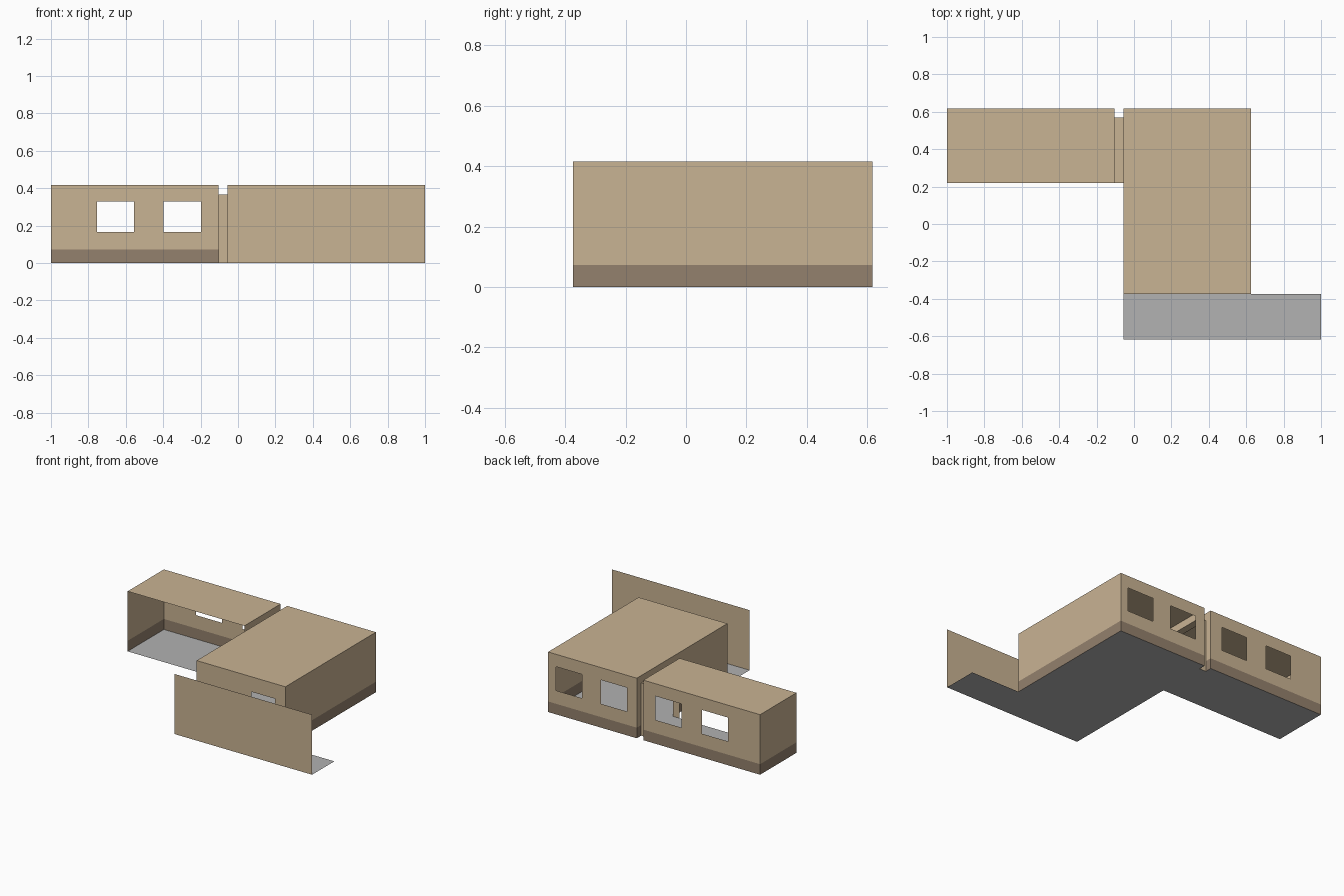
import bpy, bmesh

if "Cube" in bpy.data.objects:
    bpy.data.objects.remove(bpy.data.objects["Cube"])


def material(name, rgb):
    m = bpy.data.materials.new(name)
    m.diffuse_color = (*rgb, 1)
    m.use_nodes = True
    m.node_tree.nodes["Principled BSDF"].inputs["Base Color"].default_value = m.diffuse_color
    return m


TAN = material("tan_wall", (0.584, 0.451, 0.292))
BAND = material("brown_plinth", (0.296, 0.220, 0.153))
GREY = material("grey_floor", (0.445, 0.445, 0.445))

H, LOW, PLINTH = 0.416, 0.365, 0.073        # wall, passage and plinth heights
X0, X1, X2, X3, X4 = -1.0, -0.105, -0.055, 0.625, 1.0
Y0, Y1, Y2, Y3, Y4 = -0.617, -0.374, 0.22, 0.57, 0.617
WZ = (0.165, 0.33)                          # window sill and head


def finish(name, bm, mats):
    bmesh.ops.remove_doubles(bm, verts=bm.verts, dist=1e-5)
    me = bpy.data.meshes.new(name)
    bm.to_mesh(me)
    bm.free()
    for m in mats:
        me.materials.append(m)
    bpy.context.collection.objects.link(bpy.data.objects.new(name, me))


def wall(name, axis, at, a, b, openings=(), height=H, plinth=True):
    """Thin wall from a to b along an axis; outside is on the right of a->b.
    openings: (start, end, bottom, top)"""
    us = sorted({a, b, *[v for o in openings for v in o[:2]]})
    zs = sorted({0.0, height, *([PLINTH] if plinth else []),
                 *[v for o in openings for v in o[2:]]})
    bm = bmesh.new()
    for u0, u1 in zip(us, us[1:]):
        for z0, z1 in zip(zs, zs[1:]):
            u, z = (u0 + u1) / 2, (z0 + z1) / 2
            if any(o[0] < u < o[1] and o[2] < z < o[3] for o in openings):
                continue
            ring = [(u0, z0), (u1, z0), (u1, z1), (u0, z1)]
            if a > b:
                ring.reverse()
            f = bm.faces.new([bm.verts.new((p, at, q) if axis == "x" else (at, p, q))
                              for p, q in ring])
            f.material_index = int(plinth and z < PLINTH)
    finish(name, bm, [TAN, BAND])


def slab(name, rects, z, mat, up=True):
    bm = bmesh.new()
    for xa, xb, ya, yb in rects:
        ring = [(xa, ya), (xb, ya), (xb, yb), (xa, yb)]
        if not up:
            ring.reverse()
        bm.faces.new([bm.verts.new((x, y, z)) for x, y in ring])
    finish(name, bm, [mat])


# Shared floor: side room, passage, main room and front terrace
slab("floor", [(X0, X1, Y2, Y4), (X1, X2, Y2, Y3),
               (X2, X3, Y1, Y4), (X2, X4, Y0, Y1)], 0, GREY)

# Side room, open to the front
passage = (Y2, Y3, 0.0, LOW)
wall("side_room_back_wall", "x", Y4, X1, X0,
     [(-0.755, -0.555, *WZ), (-0.397, -0.198, *WZ)])
wall("side_room_left_wall", "y", X0, Y4, Y2)
wall("side_room_right_wall", "y", X1, Y2, Y4, [passage])
slab("side_room_roof", [(X0, X1, Y2, Y4)], H, TAN)

# Low passage joining the two rooms
wall("passage_front_wall", "x", Y2, X1, X2, height=LOW, plinth=False)
wall("passage_back_wall", "x", Y3, X2, X1, height=LOW, plinth=False)
slab("passage_roof", [(X1, X2, Y2, Y3)], LOW, TAN)

# Main room with back windows and a front door
wall("main_room_back_wall", "x", Y4, X3, X2,
     [(0.02, 0.22, *WZ), (0.365, 0.565, *WZ)])
wall("main_room_left_wall", "y", X2, Y4, Y1, [passage])
wall("main_room_right_wall", "y", X3, Y1, Y4)
wall("main_room_front_wall", "x", Y1, X2, X3, [(0.365, 0.545, 0.0, 0.312)])
slab("main_room_roof", [(X2, X3, Y1, Y4)], H, TAN)

# Free-standing wall along the terrace
wall("terrace_front_wall", "x", Y0, X2, X4, plinth=False)
